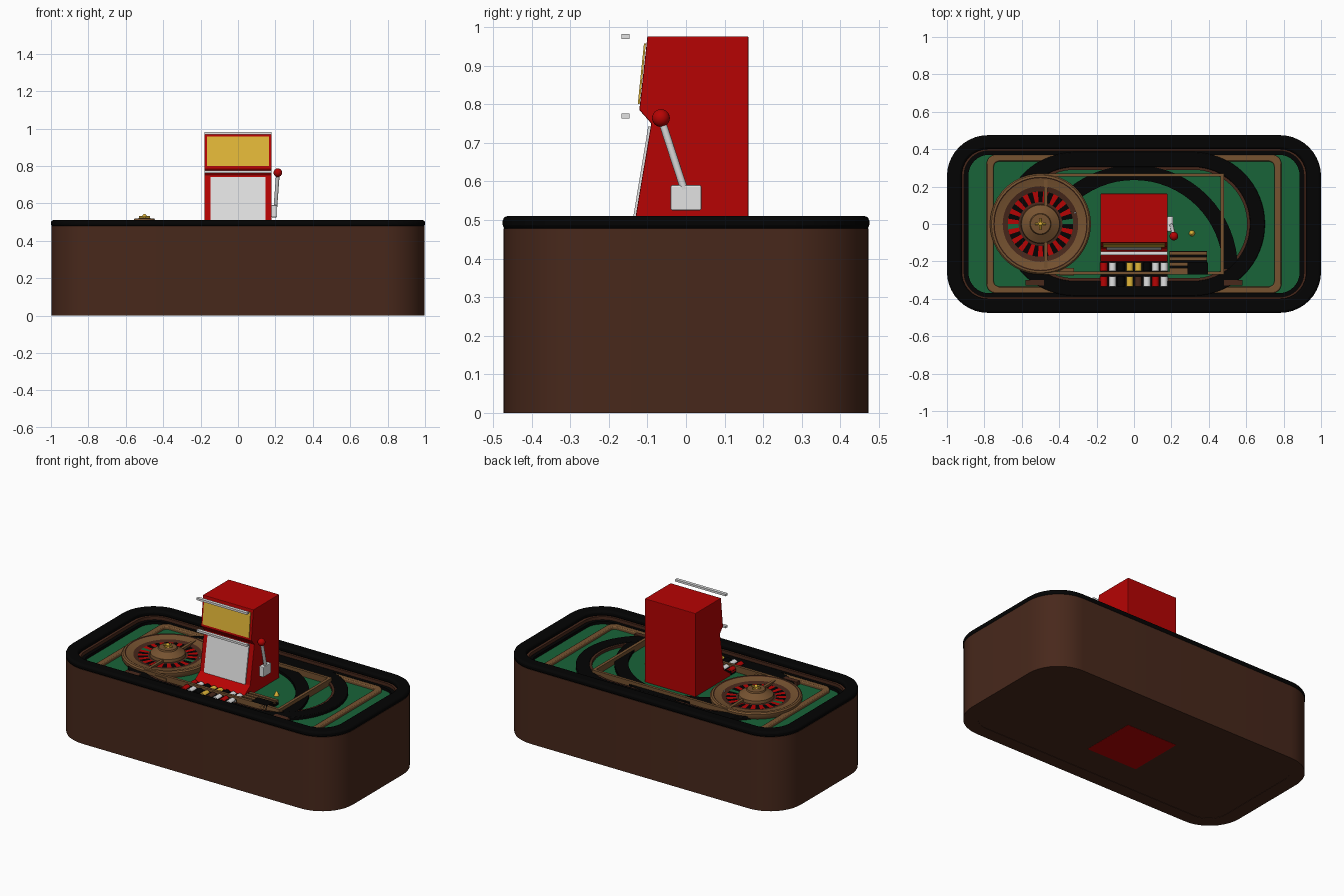
import bpy, bmesh, math
from mathutils import Vector

cube = bpy.data.objects.get("Cube")
if cube:
    bpy.data.objects.remove(cube, do_unlink=True)


def material(name, r, g, b):
    m = bpy.data.materials.new(name)
    m.use_nodes = True
    m.diffuse_color = (r, g, b, 1)
    m.node_tree.nodes["Principled BSDF"].inputs["Base Color"].default_value = (r, g, b, 1)
    return m


RED = material("red paint", .47, .001, .001)
GOLD = material("gold", .77, .48, .04)
SILVER = material("silver", .76, .76, .76)
BROWN = material("dark brown", .064, .021, .011)
WOOD = material("light wood", .18, .085, .03)
GREEN = material("green felt", .009, .125, .04)
BLACK = material("black leather", .001, .001, .001)


def finish(name, bm, mats, smooth=False, bevel=0):
    bmesh.ops.recalc_face_normals(bm, faces=bm.faces)
    me = bpy.data.meshes.new(name)
    bm.to_mesh(me)
    bm.free()
    ob = bpy.data.objects.new(name, me)
    bpy.context.collection.objects.link(ob)
    for m in mats:
        me.materials.append(m)
    if bevel:
        mod = ob.modifiers.new("bevel", 'BEVEL')
        mod.width, mod.segments, mod.limit_method = bevel, 2, 'ANGLE'
    if smooth:
        bpy.ops.object.select_all(action='DESELECT')
        ob.select_set(True)
        bpy.context.view_layer.objects.active = ob
        bpy.ops.object.shade_smooth_by_angle(angle=math.radians(35))
    return ob


def prism(name, points, direction, mat, bevel=0, smooth=False):
    """Extrude a closed outline along a direction."""
    bm = bmesh.new()
    face = bm.faces.new([bm.verts.new(p) for p in points])
    ext = bmesh.ops.extrude_face_region(bm, geom=[face])
    moved = [v for v in ext["geom"] if isinstance(v, bmesh.types.BMVert)]
    bmesh.ops.translate(bm, verts=moved, vec=direction)
    return finish(name, bm, [mat], smooth, bevel)


def side_profile(name, yz, half, mat, bevel=0):
    return prism(name, [(-half, y, z) for y, z in yz], (2 * half, 0, 0), mat, bevel)


def box(name, x0, x1, y0, y1, z0, z1, mat, bevel=0):
    pts = [(x0, y0, z0), (x1, y0, z0), (x1, y1, z0), (x0, y1, z0)]
    return prism(name, pts, (0, 0, z1 - z0), mat, bevel)


def rounded(hx, hy, r, n=10):
    """Rounded rectangle outline, centred on the origin."""
    pts = []
    for q, (sx, sy) in enumerate(((1, 1), (-1, 1), (-1, -1), (1, -1))):
        for i in range(n + 1):
            a = (q + i / n) * math.pi / 2
            pts.append((sx * (hx - r) + r * math.cos(a), sy * (hy - r) + r * math.sin(a)))
    return pts


def arc(cx, cy, r, start, end, n=32):
    angles = [math.radians(start + (end - start) * i / n) for i in range(n + 1)]
    return [(cx + r * math.cos(a), cy + r * math.sin(a)) for a in angles]


def band(name, outer, inner, z0, z1, mat, closed=True, bevel=0):
    """Rectangular section swept between two matching outlines."""
    bm = bmesh.new()
    loops = [[bm.verts.new((x, y, z)) for x, y in line]
             for line, z in ((outer, z0), (outer, z1), (inner, z1), (inner, z0))]
    n = len(outer)
    for i in range(n if closed else n - 1):
        j = (i + 1) % n
        for k in range(4):
            a, b = loops[k], loops[(k + 1) % 4]
            bm.faces.new((a[i], a[j], b[j], b[i]))
    if not closed:
        for i in (0, -1):
            bm.faces.new([loop[i] for loop in loops])
    return finish(name, bm, [mat], True, bevel)


def lathe(name, cx, cy, profile, mats, segs=36, rule=None):
    """Turn an (r, z) profile round a vertical axis."""
    bm = bmesh.new()
    rings = []
    for r, z in profile:
        rings.append([bm.verts.new((x, y, z)) for x, y in arc(cx, cy, r, 0, 360, segs)[:-1]])
    for a, b in zip(rings, rings[1:]):
        for i in range(segs):
            j = (i + 1) % segs
            f = bm.faces.new((a[i], a[j], b[j], b[i]))
            f.material_index = rule(i) if rule else 0
    bmesh.ops.remove_doubles(bm, verts=bm.verts, dist=1e-5)
    return finish(name, bm, mats, True)


def rod(name, p, q, radius, mat, segs=12):
    p, q = Vector(p), Vector(q)
    bm = bmesh.new()
    bmesh.ops.create_cone(bm, cap_ends=True, segments=segs, radius1=radius,
                          radius2=radius, depth=(q - p).length)
    bm.transform((q - p).to_track_quat('Z', 'Y').to_matrix().to_4x4())
    bmesh.ops.translate(bm, verts=bm.verts, vec=(p + q) / 2)
    return finish(name, bm, [mat], True)


def ball(name, centre, radius, mat):
    bm = bmesh.new()
    bmesh.ops.create_uvsphere(bm, u_segments=20, v_segments=12, radius=radius)
    bmesh.ops.translate(bm, verts=bm.verts, vec=centre)
    return finish(name, bm, [mat], True)


# Table: solid base, wall, felt, padded rim
FELT = .44
prism("table_base", [(x, y, .002) for x, y in rounded(.997, .472, .22)],
      (0, 0, .43), BROWN, smooth=True)
band("table_wall", rounded(.998, .473, .22), rounded(.908, .391, .13), 0, .478, BROWN)
prism("felt", [(x, y, .42) for x, y in rounded(.915, .395, .13)], (0, 0, FELT - .42), GREEN)
band("padded_rim", rounded(1, .475, .22), rounded(.92, .4, .14), .475, .51, BLACK, bevel=.012)
band("inner_cushion", rounded(.91, .392, .13), rounded(.885, .37, .11), FELT - .01, .458, BLACK)

# Wooden frame and sunken playing rails on the felt
band("wood_frame", rounded(.788, .37, .05), rounded(.75, .335, .03), FELT - .01, .459, WOOD, bevel=.006)
band("oval_rail", rounded(.7, .385, .384, 16), rounded(.62, .305, .304, 16), FELT - .01, .461, BLACK, bevel=.005)
band("oval_rail_lining", rounded(.62, .305, .304, 16), rounded(.605, .29, .289, 16), FELT - .01, .456, BROWN)
band("half_moon_rail", arc(0, -.24, .555, 0, 180), arc(0, -.24, .475, 0, 180),
     FELT - .01, .458, BLACK, closed=False)
band("inner_frame", rounded(.482, .27, .004, 2), rounded(.463, .253, .002, 2), FELT - .01, .479, WOOD)
for sx in (-1, 1):
    box("rail_block", sx * .53 - .05, sx * .53 + .05, -.33, -.3, FELT, .464, BROWN)
box("wood_block", -.4, -.32, -.275, -.235, FELT, .466, WOOD)

# Roulette wheel: wide wooden bowl, dark track, pockets, hub and turret
WX = -.5
lathe("wheel_bowl", WX, 0, [(.26, FELT), (.27, .455), (.27, .474), (.262, .482), (.25, .484)], [WOOD], 48)
lathe("wheel_groove", WX, 0, [(.25, .484), (.245, .481)], [BROWN], 48)
lathe("wheel_slope", WX, 0, [(.245, .481), (.225, .476), (.202, .472)], [WOOD], 48)
lathe("wheel_track", WX, 0, [(.202, .472), (.19, .469), (.175, .466)], [BROWN], 48)
lathe("wheel_pockets", WX, 0, [(.175, .466), (.117, .464)], [RED, BLACK, GREEN], 38,
      lambda i: 2 if i in (0, 19) else i % 2)
lathe("wheel_inner_track", WX, 0, [(.117, .464), (.1, .466)], [BROWN], 48)
lathe("wheel_hub", WX, 0, [(.105, .462), (.102, .484), (.057, .51), (.053, .519), (0, .522)], [WOOD], 36)
lathe("turret_post", WX, 0, [(.018, .519), (.01, .524), (.008, .532), (0, .532)], [GOLD], 16)
rod("turret_handle", (WX - .03, 0, .526), (WX + .03, 0, .526), .005, GOLD)
rod("turret_handle", (WX, -.03, .526), (WX, .03, .526), .005, GOLD)
ball("turret_knob", (WX, 0, .532), .011, GOLD)
ball("roulette_ball", (WX + .185, .06, .474), .005, SILVER)

# Slot machine cabinet, panels and trim
side_profile("machine_cabinet", [(.162, 0), (.162, .976), (-.1, .976), (-.121, .785), (-.09, .75),
                                 (-.132, .5), (-.2, .452), (-.2, 0)], .18, RED, .003)
side_profile("gold_sign", [(-.104, .957), (-.109, .957), (-.125, .8), (-.12, .8)], .165, GOLD)
side_profile("reel_panel", [(-.091, .742), (-.098, .742), (-.138, .5), (-.13, .5)], .147, SILVER)
for z in (.77, .976):
    box("trim_bar", -.18, .18, -.167, -.146, z - .007, z + .006, SILVER)

# Pull lever
box("lever_mount", .178, .209, -.04, .04, .525, .59, SILVER, .004)
rod("lever_arm", (.2, -.005, .58), (.213, -.062, .755), .01, SILVER)
ball("lever_knob", (.213, -.065, .764), .023, RED)

# Chip tray with rows of chips
box("chip_tray", -.18, .18, -.335, -.2, FELT - .01, .463, BLACK)
front = (RED, SILVER, BLACK, GOLD, BROWN, SILVER, RED, SILVER)
back = (RED, SILVER, BLACK, GOLD, GOLD, BLACK, SILVER, SILVER)
for y0, y1, row in ((-.335, -.28, front), (-.252, -.205, back)):
    for i, mat in enumerate(row):
        x = -.161 + i * .046
        rod("chip_stack", (x, y0, .455), (x, y1, .455), .02, mat, 16)

# Card shoe: slatted wood with a black holder, and a small gold token
box("card_shoe", .19, .39, -.26, -.145, FELT, .462, BLACK)
for i in range(4):
    y = -.157 - i * .029
    box("shoe_slat", .19, .39, y - .01, y + .01, .455, .472, WOOD)
box("card_holder", .285, .395, -.27, -.205, FELT, .482, BLACK)
lathe("gold_token", .31, -.05, [(.016, FELT), (.012, .452), (.005, .465), (0, .47)], [GOLD], 12)
